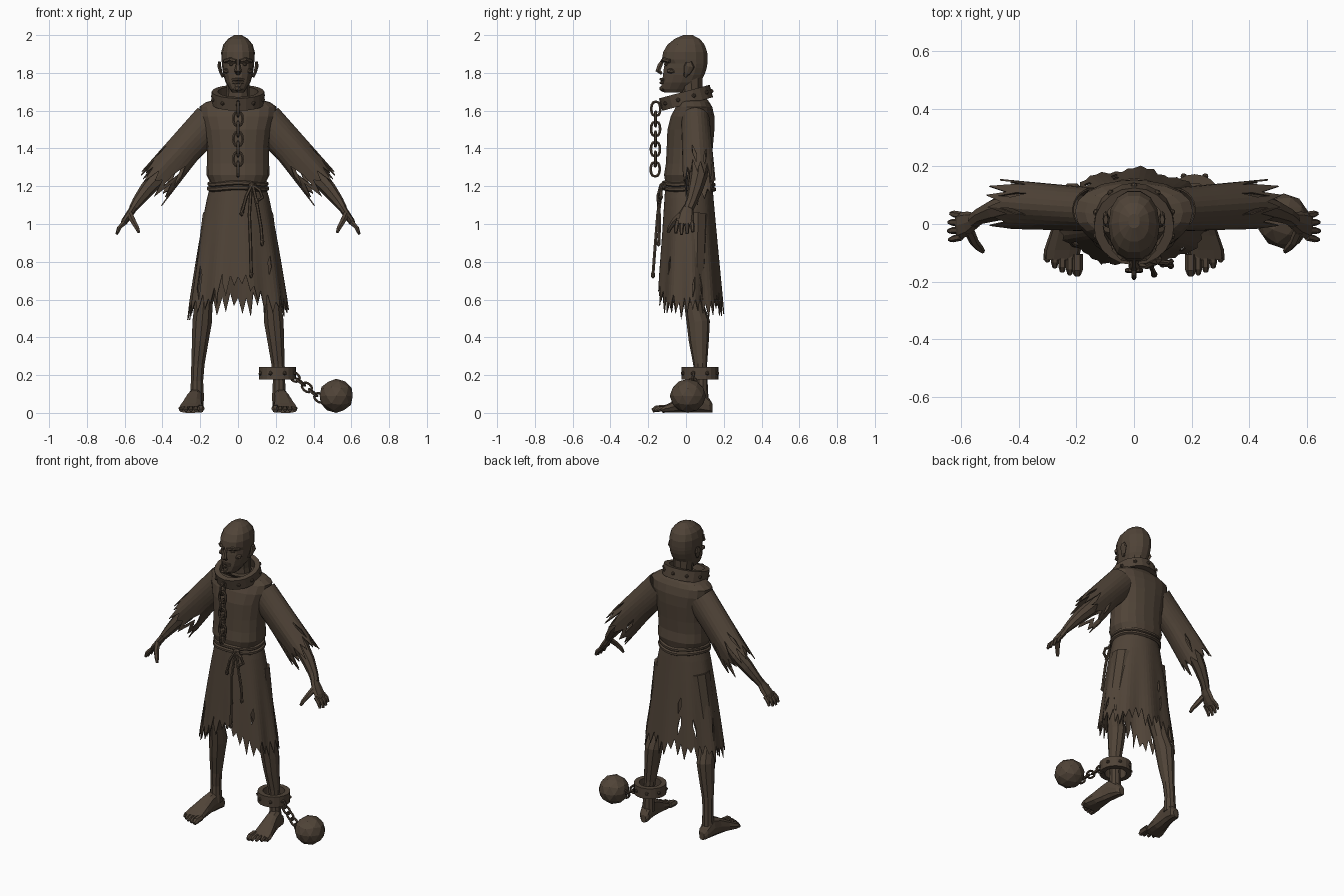
import bpy, bmesh, math, random
from mathutils import Vector as V, Matrix

if "Cube" in bpy.data.objects:
    bpy.data.objects.remove(bpy.data.objects["Cube"])

random.seed(4)
X, Y, Z = V((1, 0, 0)), V((0, 1, 0)), V((0, 0, 1))
brown = bpy.data.materials.new("dark brown")
brown.diffuse_color = (0.08, 0.057, 0.039, 1)
brown.use_nodes = True
brown.node_tree.nodes["Principled BSDF"].inputs["Base Color"].default_value = brown.diffuse_color


def finish(bm, name, mirror=False, thick=0, cloth=False):
    if not cloth:
        bmesh.ops.recalc_face_normals(bm, faces=bm.faces)
    me = bpy.data.meshes.new(name)
    bm.to_mesh(me)
    bm.free()
    me.materials.append(brown)
    ob = bpy.data.objects.new(name, me)
    bpy.context.collection.objects.link(ob)
    if thick:
        ob.modifiers.new("thickness", 'SOLIDIFY').thickness = thick
    if mirror:
        ob.modifiers.new("mirror", 'MIRROR').use_clip = False
    return ob


def tube(bm, pts, radii, ref=Y, n=8, axis=None, closed=False, power=1.0, phase=0.0):
    """Skin elliptical rings (radius along ref, radius across) over a path."""
    pts = [V(p) for p in pts]
    m = len(pts)
    if not isinstance(radii, list):
        radii = [radii] * m
    rings = []
    for i, p in enumerate(pts):
        a = pts[(i - 1) % m] if closed else pts[max(i - 1, 0)]
        b = pts[(i + 1) % m] if closed else pts[min(i + 1, m - 1)]
        t = axis or (b - a).normalized()
        u = (ref - t * ref.dot(t)).normalized()
        v = t.cross(u)
        r = radii[i]
        ru, rv = r if isinstance(r, tuple) else (r, r)
        ring = []
        for k in range(n):
            g = 2 * math.pi * k / n + phase
            c, s = math.cos(g), math.sin(g)
            c, s = math.copysign(abs(c) ** power, c), math.copysign(abs(s) ** power, s)
            ring.append(bm.verts.new(p + u * ru * c + v * rv * s))
        rings.append(ring)
    for i in range(m if closed else m - 1):
        p, q = rings[i], rings[(i + 1) % m]
        for k in range(n):
            bm.faces.new((p[k], p[(k + 1) % n], q[(k + 1) % n], q[k]))
    if not closed:
        bm.faces.new(rings[0])
        bm.faces.new(rings[-1])


def stack(bm, rows, n, power):
    """Horizontal rings from rows of (z, half width, front y, back y)."""
    tube(bm, [(0, (f + b) / 2, z) for z, w, f, b in rows],
         [(w, (b - f) / 2) for z, w, f, b in rows], X, n, Z, power=power)


def blob(bm, c, size, sub=1):
    bmesh.ops.create_icosphere(bm, subdivisions=sub, radius=1,
                               matrix=Matrix.Translation(c) @ Matrix.Diagonal((*size, 1)))


def link(bm, c, d, normal, hl, hw, r):
    d = d.normalized()
    normal = (normal - d * normal.dot(d)).normalized()
    s = d.cross(normal)
    ang = [2 * math.pi * k / 12 for k in range(12)]
    tube(bm, [V(c) + d * hl * math.cos(a) + s * hw * math.copysign(abs(math.sin(a)) ** .7, math.sin(a))
              for a in ang], r, normal, 6, closed=True)


def chain(name, a, b, count, hl, hw, r, n1, n2):
    bm = bmesh.new()
    a, b = V(a), V(b)
    for i in range(count):
        link(bm, a.lerp(b, i / (count - 1)), b - a, n2 if i % 2 else n1, hl, hw, r)
    finish(bm, name)


def cuff(name, c, r, thick, half, tilt, studs):
    """Square-section iron ring with studs."""
    bm = bmesh.new()
    ang = [2 * math.pi * k / 20 for k in range(20)]
    tube(bm, [(r * math.cos(a), r * math.sin(a), 0) for a in ang],
         (half * 1.414, thick * 1.414), Z, 4, closed=True, phase=math.pi / 4)
    for k in range(studs):
        a = 2 * math.pi * (k + .5) / studs
        blob(bm, V((math.cos(a), math.sin(a), 0)) * (r + thick), (.012, .012, .012))
    bm.transform(Matrix.Translation(c) @ Matrix.Rotation(tilt, 4, 'X'))
    finish(bm, name)


def cloth(name, point, hem, n, rows, holes, mirror=False):
    """Ragged cloth tube: point(angle, s) gives the surface, hem(k, angle) its end."""
    bm = bmesh.new()
    grid = []
    for k in range(n):
        a = 2 * math.pi * k / n
        e = hem(k, a)
        grid.append([bm.verts.new(point(a, e * j / rows)) for j in range(rows + 1)])
    for k in range(n):
        p, q = grid[k], grid[(k + 1) % n]
        for j in range(rows):
            if not (j >= rows // 2 and random.random() < holes):
                bm.faces.new((p[j], p[j + 1], q[j + 1], q[j]))
    finish(bm, name, mirror, .006, True)


# Head with face features
bm = bmesh.new()
stack(bm, [(1.695, .03, -.115, 0), (1.715, .045, -.133, .04), (1.75, .066, -.13, .08),
           (1.79, .078, -.124, .1), (1.825, .083, -.12, .112), (1.85, .085, -.115, .116),
           (1.872, .088, -.13, .117), (1.91, .089, -.124, .115), (1.95, .078, -.1, .1),
           (1.98, .053, -.062, .075), (2.0, .02, -.015, .035)], 14, .9)
tube(bm, [(0, .035, 1.6), (0, .03, 1.7), (0, .025, 1.8)], [(.068, .062), (.06, .06), (.065, .065)], X, 10)
finish(bm, "head")
bm = bmesh.new()
tube(bm, [(0, -.12, 1.87), (0, -.138, 1.84), (0, -.148, 1.812), (0, -.128, 1.795)],
     [(.009, .01), (.012, .014), (.02, .016), (.014, .008)], X, 6)
tube(bm, [(-.03, -.115, 1.762), (0, -.133, 1.766), (.03, -.115, 1.762)], .008, Z, 6)
tube(bm, [(-.027, -.116, 1.75), (0, -.133, 1.748), (.027, -.116, 1.75)], .008, Z, 6)
blob(bm, (0, -.122, 1.717), (.024, .02, .018))
finish(bm, "nose_lips_chin")
bm = bmesh.new()
tube(bm, [(.012, -.122, 1.864), (.04, -.118, 1.872), (.07, -.085, 1.862)], .011, Z, 6)
blob(bm, (.058, -.078, 1.81), (.024, .028, .016))
blob(bm, (.036, -.104, 1.846), (.015, .014, .01))
finish(bm, "brow_cheek_eye", True)
bm = bmesh.new()
tube(bm, [(.08, -.005, 1.78), (.09, .005, 1.8), (.099, .018, 1.835), (.098, .015, 1.858)],
     [(.008, .007), (.018, .008), (.028, .01), (.016, .008)], Y, 8)
finish(bm, "ear", True)

# Tunic top
bm = bmesh.new()
stack(bm, [(1.19, .143, -.108, .135), (1.225, .15, -.112, .138), (1.26, .167, -.118, .146),
           (1.32, .165, -.108, .138), (1.4, .165, -.104, .143), (1.5, .178, -.1, .152),
           (1.57, .2, -.082, .152), (1.62, .205, -.055, .14), (1.645, .17, -.045, .125),
           (1.665, .09, -.06, .11)], 18, .85)
finish(bm, "tunic_top")


# Ragged skirt
def skirt_point(a, s):
    f, b = -.11 - .04 * s, .14 + .05 * s
    k = 1 + .04 * min(s, 1) * math.sin(9 * a + .8)
    return V(((.147 + .106 * s ** .8) * math.cos(a) * k,
              (f + b) / 2 + (b - f) / 2 * math.sin(a) * k, 1.2 - .6 * s))


def skirt_hem(k, a):
    front = .2 * math.exp(-((a - 1.5 * math.pi) / .4) ** 2)
    tip = random.uniform(.03, .15) if k % 2 else random.uniform(-.09, 0)
    return 1 + tip - front + .05 * abs(math.cos(a)) ** 2


cloth("ragged_skirt", skirt_point, skirt_hem, 72, 10, .025)


# Ragged sleeves
def sleeve_point(a, s):
    c = V((.14, .05, 1.55)).lerp(V((.42, .068, 1.25)), s)
    low = max(0, -math.sin(a))
    k = 1 + .05 * s * math.sin(5 * a)
    r = .093 - .014 * s
    p = c + Y * (.07 + .008 * s) * math.cos(a) * k + V((.74, 0, .67)) * r * math.sin(a) * k
    return p - Z * .045 * low * max(0, s - .5) * 2


cloth("ragged_sleeve", sleeve_point,
      lambda k, a: 1 + (random.uniform(.06, .2) if k % 2 else random.uniform(-.16, -.02)), 26, 7, .04, True)

# Forearm and hand
bm = bmesh.new()
tube(bm, [(.28, .065, 1.41), (.37, .07, 1.31), (.42, .066, 1.25), (.48, .05, 1.185), (.53, .03, 1.12),
          (.557, .012, 1.08)], [.05, .05, .047, .04, .03, (.028, .022)], Y, 8)
tube(bm, [(.55, .012, 1.09), (.575, .002, 1.05), (.6, -.005, 1.015), (.612, -.008, .995)],
     [(.027, .02), (.042, .02), (.046, .018), (.042, .012)], Y, 8)
for i in range(4):
    y = .03 - .025 * i
    k = (.8, .95, 1, .9)[i]
    tube(bm, [(.6, y, 1.01), (.603 + .028 * k, y * 1.15, 1.01 - .032 * k), (.603 + .04 * k, y * 1.2, 1.01 - .065 * k)],
         [.013, .012, .008], Y, 6)
tube(bm, [(.572, -.025, 1.05), (.555, -.062, 1.015), (.535, -.085, .98), (.525, -.095, .955)],
     [.018, .016, .013, .008], Y, 6)
finish(bm, "forearm_and_hand", True)

# Leg, foot and toes
bm = bmesh.new()
tube(bm, [(.11, .04, 1.05), (.15, .035, .78), (.175, .035, .64), (.182, .04, .58), (.19, .065, .48),
          (.2, .068, .38), (.212, .075, .26), (.217, .08, .17), (.217, .08, .06)],
     [.08, .075, .058, .05, (.062, .054), (.053, .046), .037, .034, .04], Y, 10)
feet = [(.14, .018, .05), (.125, .034, .075), (.07, .04, .13), (.02, .043, .115), (-.04, .054, .08),
        (-.09, .064, .052), (-.125, .06, .035)]
tube(bm, [(.235 - y * .15, y, h / 2) for y, w, h in feet], [(w, h / 2) for y, w, h in feet],
     X, 10, Y, power=.75)
for i in range(5):
    x, y, r = .197 + .026 * i, -.178 + .003 * i * i, .02 if i == 0 else .014
    tube(bm, [(x, -.105, .026), (x, y + .02, .022), (x, y, .012)], [r, r, r * .6], X, 6)
finish(bm, "leg_and_foot", True)

# Rope belt with knot and hanging cords
bm = bmesh.new()
for z, g in ((1.213, 0), (1.188, .004)):
    tube(bm, [((.15 + g) * math.cos(a), .014 + (.13 + g) * math.sin(a), z + .005 * math.sin(3 * a))
              for a in [2 * math.pi * k / 24 for k in range(24)]], .013, Z, 6, closed=True)
blob(bm, (.075, -.122, 1.2), (.026, .022, .024))
for path in ([(.07, -.13, 1.2), (.06, -.15, 1.05), (.066, -.162, .9), (.07, -.175, .73)],
             [(.08, -.13, 1.2), (.105, -.142, 1.08), (.122, -.14, .98), (.128, -.145, .9)],
             [(.07, -.135, 1.2), (.045, -.148, 1.15), (.02, -.145, 1.06)],
             [(.085, -.132, 1.2), (.115, -.135, 1.18), (.13, -.13, 1.14), (.1, -.14, 1.12)]):
    tube(bm, path, .009, X, 6)
    blob(bm, path[-1], (.013, .013, .02))
finish(bm, "rope_belt")

# Iron collar, ankle shackle, chains and ball
cuff("iron_collar", (0, 0, 1.668), .123, .016, .034, math.radians(15), 10)
chain("neck_chain", (0, -.16, 1.61), (0, -.163, 1.29), 7, .038, .024, .008, X, Y)
cuff("ankle_shackle", (.21, .075, .21), .082, .016, .034, 0, 8)
chain("ankle_chain", (.3, .04, .19), (.43, .012, .08), 5, .028, .021, .007, Y, Z)
bm = bmesh.new()
blob(bm, (.52, .01, .09), (.092, .096, .09), 2)
finish(bm, "iron_ball")
